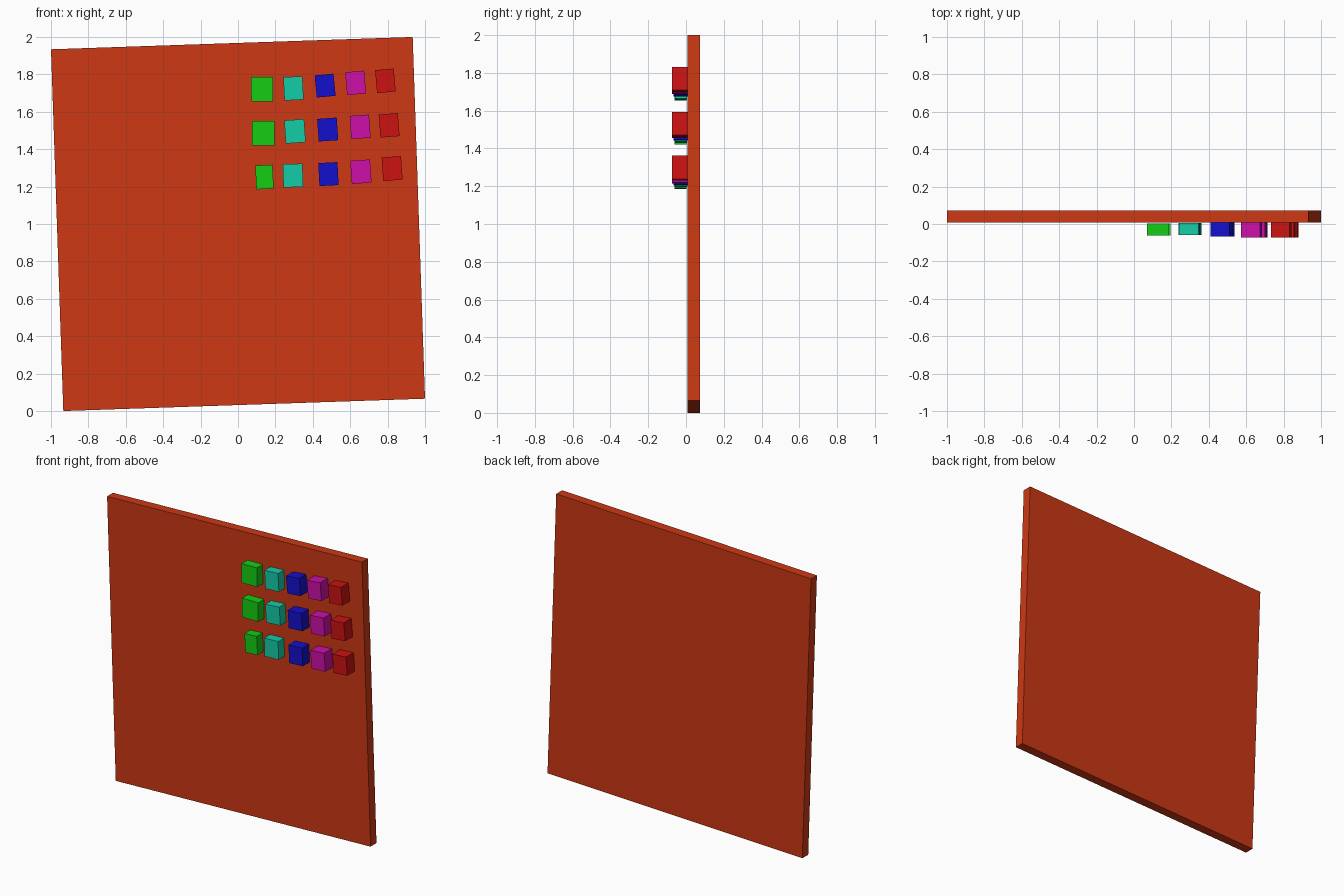
import bpy
from math import radians, sin, cos


def material(name, rgb):
    m = bpy.data.materials.new(name)
    m.diffuse_color = (*rgb, 1)
    return m


def box(name, x, z, w, h, y0, y1, tilt, mat):
    """Box in the front plane, tilted counter-clockwise as seen from the front."""
    bpy.ops.mesh.primitive_cube_add(size=1, location=(x, (y0 + y1) / 2, z),
                                    rotation=(0, -radians(tilt), 0))
    ob = bpy.context.object
    ob.name = name
    ob.scale = (w, y1 - y0, h)
    ob.data.materials.append(mat)
    return ob


# Slightly tilted square board
box("board", 0, 1.0, 1.935, 1.935, 0.009, 0.073, 1.95,
    material("board_orange", (0.61, 0.04, 0.007)))

# Columns of blocks: colour, front y, back y,
# then per row from the top: x min, x max, z min, z max, tilt
columns = {
    "green": ((0.007, 0.61, 0.007), -0.061, 0.002, [
        (0.070, 0.187, 1.655, 1.787, 0.5),
        (0.074, 0.196, 1.420, 1.550, 0),
        (0.092, 0.191, 1.185, 1.317, 3)]),
    "teal": ((0.007, 0.61, 0.39), -0.058, 0.006, [
        (0.242, 0.351, 1.660, 1.790, 3),
        (0.247, 0.362, 1.430, 1.561, 4),
        (0.239, 0.349, 1.195, 1.323, 2)]),
    "blue": ((0.007, 0.005, 0.61), -0.066, 0.009, [
        (0.410, 0.522, 1.676, 1.804, 5.5),
        (0.423, 0.536, 1.441, 1.569, 4),
        (0.429, 0.538, 1.203, 1.331, 3)]),
    "magenta": ((0.61, 0.005, 0.39), -0.073, 0.009, [
        (0.573, 0.685, 1.689, 1.820, 5),
        (0.597, 0.709, 1.454, 1.585, 4),
        (0.600, 0.714, 1.214, 1.345, 4)]),
    "red": ((0.61, 0.006, 0.006), -0.073, 0.009, [
        (0.733, 0.843, 1.700, 1.831, 5),
        (0.752, 0.864, 1.462, 1.593, 4.5),
        (0.768, 0.880, 1.230, 1.363, 4)]),
}

for colour, (rgb, y0, y1, rows) in columns.items():
    mat = material(colour, rgb)
    for r, (x0, x1, z0, z1, tilt) in enumerate(rows, 1):
        # true side lengths recovered from the tilted extents
        c, s = cos(radians(tilt)), sin(radians(tilt))
        W, H, d = x1 - x0, z1 - z0, c * c - s * s
        box(f"{colour}_block_row_{r}", (x0 + x1) / 2, (z0 + z1) / 2,
            (W * c - H * s) / d, (H * c - W * s) / d, y0, y1, tilt, mat)
